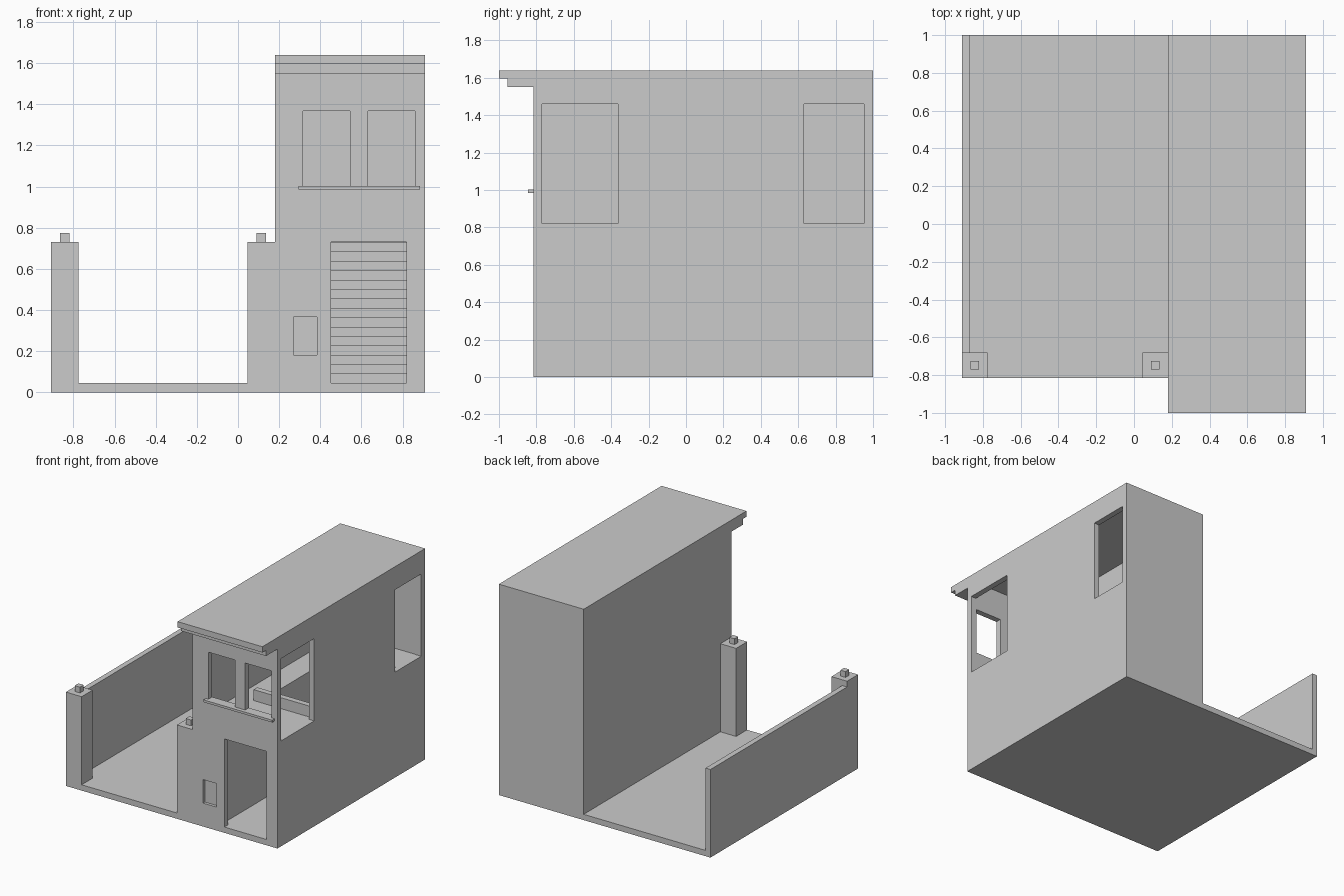
import bpy

if "Cube" in bpy.data.objects:
    bpy.data.objects.remove(bpy.data.objects["Cube"])

T = 0.045            # wall and slab thickness, also the stair rise


def box(name, x, y, z):
    """Axis-aligned box from (min, max) pairs."""
    a, b, c = x, y, z
    verts = [(i, j, k) for i in a for j in b for k in c]
    faces = [(0, 1, 3, 2), (4, 6, 7, 5), (0, 4, 5, 1),
             (2, 3, 7, 6), (0, 2, 6, 4), (1, 5, 7, 3)]
    me = bpy.data.meshes.new(name)
    me.from_pydata(verts, [], faces)
    ob = bpy.data.objects.new(name, me)
    bpy.context.collection.objects.link(ob)
    return ob


def cut(ob, x, y, z):
    """Cut a box-shaped opening and discard the cutter."""
    cutter = box("cutter", x, y, z)
    cutter.hide_render = True
    mod = ob.modifiers.new("opening", 'BOOLEAN')
    mod.operation = 'DIFFERENCE'
    mod.solver = 'EXACT'
    mod.object = cutter
    bpy.context.view_layer.objects.active = ob
    bpy.ops.object.modifier_apply(modifier=mod.name)
    bpy.data.objects.remove(cutter)


L, R, F, B = 0.18, 0.91, -0.815, 1.0      # house footprint
iL, iR, iF, iB = L + T, R - T, F + T, B - T
FLOOR, CEIL, TOP = 0.82, 1.595, 1.64
SX = 0.41                                 # left side of the stairwell

# Ground slab
box("ground_slab", (-R, R), (F, B), (0, T))

# Yard wall and gate posts with small caps
box("yard_wall", (-R, -0.868), (-0.68, B), (T, 0.685))
for side, cx in (("left", -0.8425), ("right", 0.1125)):
    cy = -0.7475
    h, k = 0.0675, 0.0225
    box(side + "_gate_post", (cx - h, cx + h), (cy - h, cy + h), (T, 0.73))
    box(side + "_post_cap", (cx - k, cx + k), (cy - k, cy + k), (0.73, 0.775))

# House walls
front = box("front_wall", (L, R), (F, iF), (T, CEIL))
right = box("right_wall", (iR, R), (iF, iB), (T, CEIL))
box("left_wall", (L, iL), (iF, iB), (T, CEIL))
box("back_wall", (L, R), (iB, B), (T, CEIL))

# Door, front windows, and shallow meter recess
cut(front, (0.453, 0.818), (-1, 0), (T - 0.001, 0.73))
for x in ((0.317, 0.545), (0.632, 0.86)):
    cut(front, x, (-1, 0), (1.003, 1.368))
cut(front, (0.27, 0.385), (-1, F + 0.0225), (0.182, 0.365))

# Side windows
for y in ((-0.775, -0.363), (0.632, 0.952)):
    cut(right, (0.5, 1.2), y, (FLOOR, 1.46))

# Window ledge, roof and stepped cornice
box("window_ledge", (0.295, 0.885), (-0.845, F), (0.985, 1.003))
box("roof", (L, R), (-1, B), (CEIL, TOP))
box("cornice", (L, R), (-0.955, F), (1.55, CEIL))

# Upper floor around the stairwell
well_front, well_back = -0.33, 0.70
box("upper_floor_front", (iL, iR), (iF, well_front), (FLOOR - T, FLOOR))
box("upper_floor_left", (iL, SX), (well_front, iB), (FLOOR - T, FLOOR))
box("upper_floor_back", (SX, iR), (well_back, iB), (FLOOR - T, FLOOR))
box("stairwell_parapet", (SX - T, iR), (well_front, well_front + T),
    (FLOOR, 0.905))

# Partition beside the stairs and the stair flight
box("stair_partition", (SX - T, SX), (iF, iB), (T, FLOOR - T))
steps = 17
rise = (FLOOR - T) / steps
tread = 0.05
for i in range(steps):
    y = well_back - (steps - 1 - i) * tread
    end = y + tread if i < steps - 1 else iB
    top = T + (i + 1) * rise
    if i < steps - 1:
        box("stair_step", (SX, iR), (y, end), (T, top))
